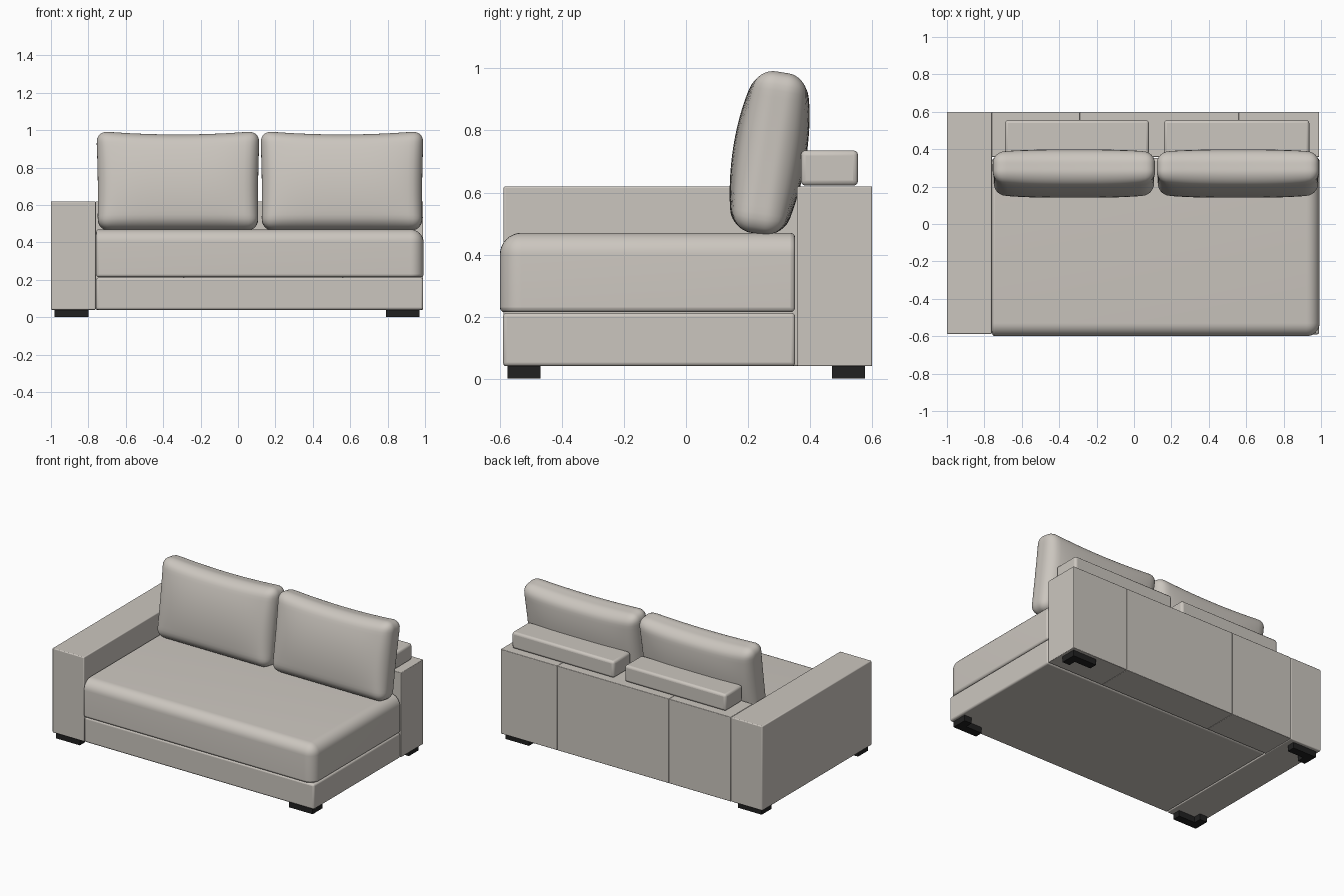
import bpy, bmesh, math
from mathutils import Vector, Matrix

old = bpy.data.objects.get("Cube")
if old:
    bpy.data.objects.remove(old, do_unlink=True)


def material(name, color):
    m = bpy.data.materials.new(name)
    m.use_nodes = True
    m.diffuse_color = (*color, 1)
    m.node_tree.nodes["Principled BSDF"].inputs["Base Color"].default_value = (*color, 1)
    return m


fabric = material("warm grey fabric", (0.60, 0.565, 0.52))
black = material("black plastic", (0.015, 0.015, 0.015))


def finish(bm, name, mat, bevel=0.0, segments=3, smooth=True):
    bmesh.ops.recalc_face_normals(bm, faces=bm.faces)
    me = bpy.data.meshes.new(name)
    bm.to_mesh(me)
    bm.free()
    me.materials.append(mat)
    ob = bpy.data.objects.new(name, me)
    bpy.context.collection.objects.link(ob)
    if bevel:
        mod = ob.modifiers.new("soft edges", 'BEVEL')
        mod.width, mod.segments = bevel, segments
        mod.limit_method, mod.angle_limit = 'ANGLE', math.radians(40)
    if smooth:
        bpy.ops.object.select_all(action='DESELECT')
        ob.select_set(True)
        bpy.context.view_layer.objects.active = ob
        bpy.ops.object.shade_smooth_by_angle(angle=math.radians(40))
    return ob


def box_mesh(x, y, z):
    bm = bmesh.new()
    bmesh.ops.create_cube(bm, size=1)
    for v in bm.verts:
        v.co = [lo + (c + 0.5) * (hi - lo) for c, (lo, hi) in zip(v.co, (x, y, z))]
    return bm


def box(name, x, y, z, bevel):
    return finish(box_mesh(x, y, z), name, fabric, bevel)


# Frame: armrest, base and panelled back
box("armrest", (-1, -0.76), (-0.588, 0.6), (0.04, 0.62), 0.006)
box("base", (-0.758, 0.99), (-0.59, 0.352), (0.04, 0.212), 0.012)
seams = (-0.76, -0.29, 0.56, 0.99)
for i, (a, b) in enumerate(zip(seams, seams[1:])):
    box(f"back_panel_{i + 1}", (a, b), (0.358, 0.6), (0.04, 0.62), 0.004)

# Seat cushion: large rounding on the open front and side edges
X, Y, Z = (-0.758, 0.992), (-0.6, 0.352), (0.214, 0.47)
bm = box_mesh(X, Y, Z)


def is_soft(edge):
    mid = (edge.verts[0].co + edge.verts[1].co) / 2
    sides = (abs(mid.x - X[1]) < 1e-4, abs(mid.y - Y[0]) < 1e-4, abs(mid.z - Z[1]) < 1e-4)
    return sum(sides) == 2


bmesh.ops.bevel(bm, geom=[e for e in bm.edges if is_soft(e)], offset=0.07,
                segments=8, profile=0.5, affect='EDGES')
finish(bm, "seat_cushion", fabric, 0.015)

# Bolsters lying on the back
for side, x in (("right", (-0.69, 0.08)), ("left", (0.16, 0.937))):
    box(f"{side}_bolster", x, (0.37, 0.555), (0.622, 0.736), 0.016)


# Leaning back cushions: rounded slabs, puffed in the middle
def back_cushion(name, cx):
    half = Vector((0.434, 0.082, 0.266))
    r = 0.062
    bm = bmesh.new()
    bmesh.ops.create_cube(bm, size=2)
    bmesh.ops.subdivide_edges(bm, edges=bm.edges[:], cuts=25, use_grid_fill=True)
    lean = Matrix.Rotation(math.radians(-9), 3, 'X')
    for v in bm.verts:
        p = Vector([math.sin(c * math.pi / 2) * h for c, h in zip(v.co, half)])
        core = Vector([max(r - h, min(h - r, c)) for c, h in zip(p, half)])
        p = core + (p - core).normalized() * r
        u, w = p.x / half.x, p.z / half.z
        p.y *= 1 + 0.45 * (1 - u ** 4) * (1 - w * w)
        p.z -= 0.02 * (1 - u * u) * max(0, w) ** 2
        p.x *= 1 + 0.008 * w - 0.012 * (1 - w * w)
        v.co = lean @ p + Vector((cx, 0.27, 0.73))
    finish(bm, name, fabric)


back_cushion("right_back_cushion", -0.321)
back_cushion("left_back_cushion", 0.556)


# L-shaped corner feet
def foot(name, x, y, sx, sy):
    w, d, t = 0.18, 0.106, 0.055
    outline = ((0, 0), (w, 0), (w, t), (t, t), (t, d), (0, d))
    bm = bmesh.new()
    face = bm.faces.new([bm.verts.new((x - sx * a, y - sy * b, 0)) for a, b in outline])
    top = bmesh.ops.extrude_face_region(bm, geom=[face])["geom"]
    bmesh.ops.translate(bm, vec=(0, 0, 0.042),
                        verts=[g for g in top if isinstance(g, bmesh.types.BMVert)])
    finish(bm, name, black, smooth=False)


for end, y, sy in (("front", -0.575, -1), ("back", 0.577, 1)):
    foot(f"{end}_right_foot", -0.98, y, -1, sy)
    foot(f"{end}_left_foot", 0.97, y, 1, sy)
